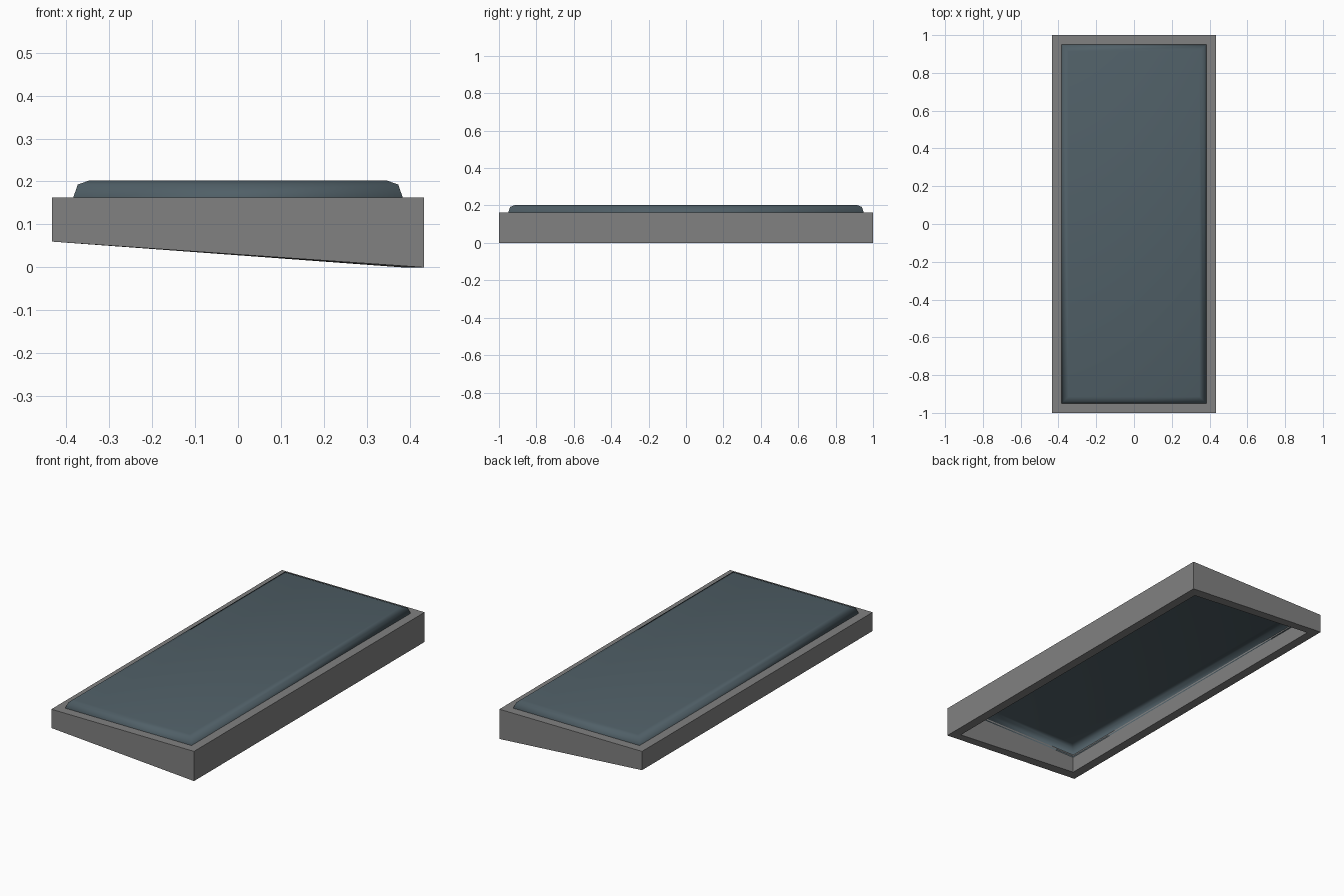
import bpy, bmesh

if "Cube" in bpy.data.objects:
    bpy.data.objects.remove(bpy.data.objects["Cube"])

X, Y, TOP = 0.433, 1.0, 0.163   # outer half sizes and top of the frame
WALL = 0.05
LIFT = 0.06                      # how much the left underside is raised


def material(name, color):
    m = bpy.data.materials.new(name)
    m.diffuse_color = (*color, 1)
    m.use_nodes = True
    m.node_tree.nodes["Principled BSDF"].inputs["Base Color"].default_value = m.diffuse_color
    return m


def ring(bm, hx, hy, z, slope=0.0):
    # rectangular loop; slope raises the left side
    return [bm.verts.new((sx * hx, sy * hy, z + (slope if sx < 0 else 0)))
            for sx, sy in ((-1, -1), (1, -1), (1, 1), (-1, 1))]


def bridge(bm, a, b):
    for i in range(4):
        j = (i + 1) % 4
        bm.faces.new((a[i], a[j], b[j], b[i]))


def finish(bm, name, mat, smooth=False):
    me = bpy.data.meshes.new(name)
    for f in bm.faces:
        f.smooth = smooth
    bm.to_mesh(me)
    bm.free()
    me.materials.append(mat)
    ob = bpy.data.objects.new(name, me)
    bpy.context.collection.objects.link(ob)
    return ob


# Hollow frame with a sloping underside
bm = bmesh.new()
loops = [ring(bm, X, Y, 0, LIFT), ring(bm, X, Y, TOP),
         ring(bm, X - WALL, Y - WALL, TOP), ring(bm, X - WALL, Y - WALL, 0, LIFT)]
for i in range(4):
    bridge(bm, loops[i], loops[(i + 1) % 4])
bmesh.ops.recalc_face_normals(bm, faces=bm.faces)
finish(bm, "frame", material("mid grey", (0.22, 0.22, 0.22)))

# Thin glazing dome, open underneath
bm = bmesh.new()
profile = [(0.0505, 0.148), (0.0495, TOP), (0.060, 0.193), (0.086, 0.202)]
loops = [ring(bm, X - d, Y - d, z) for d, z in profile]
for a, b in zip(loops, loops[1:]):
    bridge(bm, a, b)
bm.faces.new(loops[-1])
finish(bm, "glazing_dome", material("blue grey glass", (0.08, 0.115, 0.135)), smooth=True)
